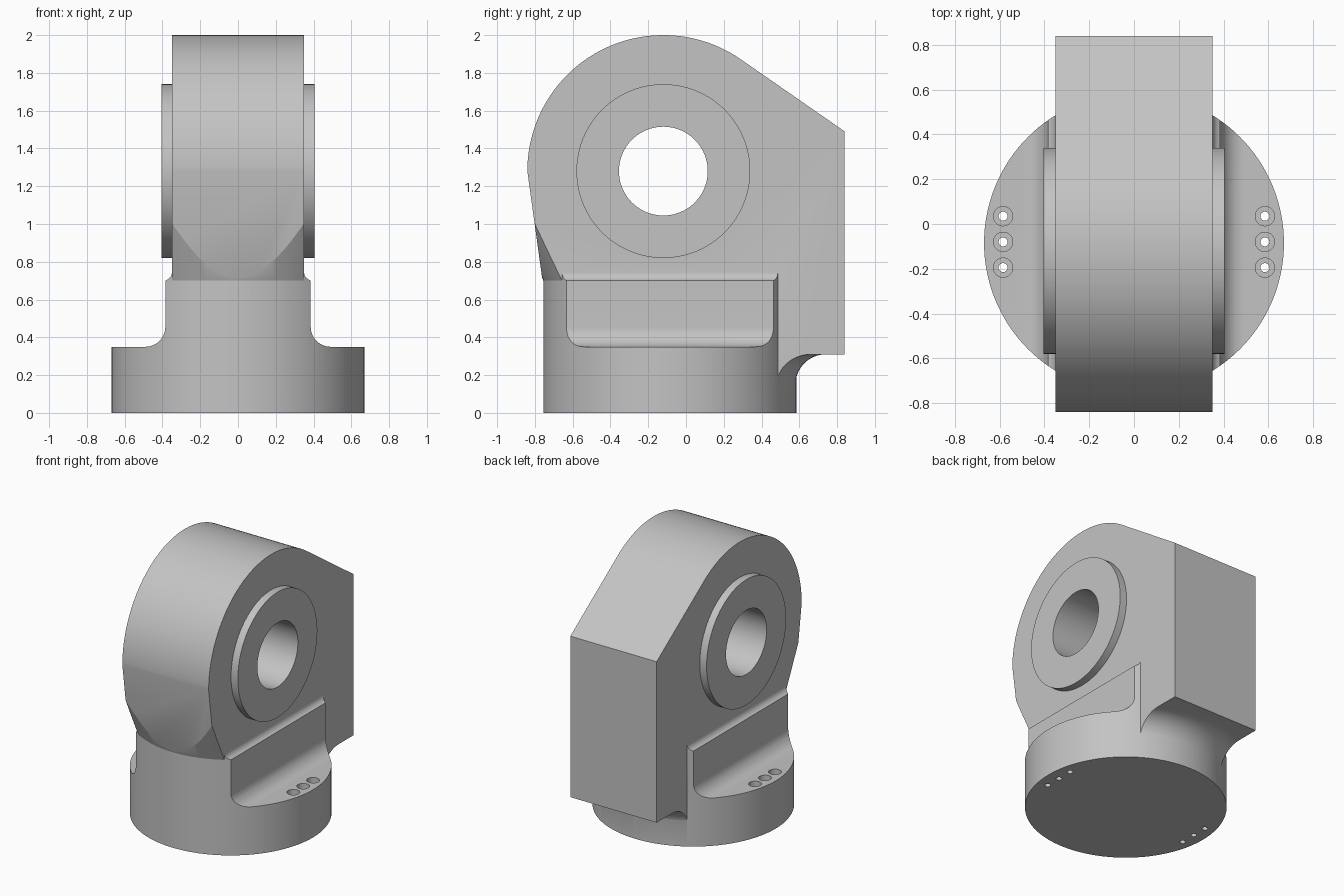
import bpy, bmesh, math
from mathutils import Matrix, Vector

cube = bpy.data.objects.get("Cube")
if cube:
    bpy.data.objects.remove(cube, do_unlink=True)

SEG = 128
AXIS_Y = -0.085           # vertical axis of the round base
BASE_R = 0.67
EYE_Y, EYE_Z, EYE_R = -0.12, 1.28, 0.72
BODY_X = 0.35

steel = bpy.data.materials.new("plain grey")
steel.use_nodes = True
steel.diffuse_color = (0.55, 0.55, 0.55, 1)
steel.node_tree.nodes["Principled BSDF"].inputs["Base Color"].default_value = (0.55, 0.55, 0.55, 1)


def finish(name, bm):
    bmesh.ops.recalc_face_normals(bm, faces=bm.faces)
    mesh = bpy.data.meshes.new(name)
    bm.to_mesh(mesh)
    bm.free()
    mesh.materials.append(steel)
    obj = bpy.data.objects.new(name, mesh)
    bpy.context.collection.objects.link(obj)
    return obj


def arc(cx, cy, r, a0, a1, n):
    """Points on an arc, angles in degrees."""
    angles = [math.radians(a0 + (a1 - a0) * i / n) for i in range(n + 1)]
    return [(cx + r * math.cos(a), cy + r * math.sin(a)) for a in angles]


def extrude(name, points, start, end):
    """Closed outline, given as 3D points, swept from start to end."""
    bm = bmesh.new()
    face = bm.faces.new([bm.verts.new(Vector(p) + Vector(start)) for p in points])
    new = bmesh.ops.extrude_face_region(bm, geom=[face])["geom"]
    verts = [v for v in new if isinstance(v, bmesh.types.BMVert)]
    bmesh.ops.translate(bm, verts=verts, vec=Vector(end) - Vector(start))
    return finish(name, bm)


def lathe(name, profile, matrix):
    """Solid of revolution from (radius, height) points."""
    bm = bmesh.new()
    rings = []
    for r, h in profile:
        ring = [(r * math.cos(math.tau * i / SEG), r * math.sin(math.tau * i / SEG), h)
                for i in range(SEG)]
        rings.append([bm.verts.new(matrix @ Vector(p)) for p in ring])
    for low, high in zip(rings, rings[1:]):
        for i in range(SEG):
            j = (i + 1) % SEG
            bm.faces.new((low[i], low[j], high[j], high[i]))
    bm.faces.new(rings[0])
    bm.faces.new(rings[-1])
    return finish(name, bm)


def box(name, low, high):
    (x0, y0, z0), (x1, y1, z1) = low, high
    return extrude(name, [(x0, y0, 0), (x1, y0, 0), (x1, y1, 0), (x0, y1, 0)],
                   (0, 0, z0), (0, 0, z1))


def combine(target, tool, operation):
    """Apply a boolean and discard the tool."""
    mod = target.modifiers.new("combine", "BOOLEAN")
    mod.operation, mod.object, mod.solver = operation, tool, "EXACT"
    bpy.context.view_layer.objects.active = target
    bpy.ops.object.modifier_apply(modifier=mod.name)
    bpy.data.objects.remove(tool, do_unlink=True)


upright = Matrix.Translation((0, AXIS_Y, 0))
crosswise = Matrix.Translation((0, EYE_Y, EYE_Z)) @ Matrix.Rotation(math.pi / 2, 4, "Y")

# Round base, shaped by a shouldered outline with coved corners
half = [(0.8, -0.1), (0.8, 0.35)] + arc(0.49, 0.455, 0.105, 270, 180, 12)
half += [(0.385, 0.70)] + arc(0.395, 0.745, 0.045, 255, 180, 6) + [(0.345, 0.77)]
outline = half + [(-x, z) for x, z in reversed(half)]
shoulders = extrude("shoulders", [(x, 0, z) for x, z in outline], (0, -1, 0), (0, 1, 0))
base = lathe("base", [(BASE_R, 0), (BASE_R, 0.76)], upright)
combine(base, shoulders, "INTERSECT")

# Upright body: round head, sloped back, leaning front
dy, dz = 0.84 - EYE_Y, 1.49 - EYE_Z
tangent = math.degrees(math.atan2(dz, dy) + math.acos(EYE_R / math.hypot(dy, dz)))
side = [(0.84, 0.15), (0.84, 1.49)] + arc(EYE_Y, EYE_Z, EYE_R, tangent, 180, 64)
side += [(-0.757, 0.68), (-0.3, 0.68), (-0.3, 0.15)]
body = extrude("body", [(0, y, z) for y, z in side], (-BODY_X, 0, 0), (BODY_X, 0, 0))

# Conical blend on the front, from the round base to the leaning face
front_relief = box("front_relief", (-1, -1.5, 0.6), (1, -0.3, 1.05))
cone = lathe("cone", [(BASE_R + 0.42 * (z - 0.7), z) for z in (0.5, 1.2)], upright)
combine(front_relief, cone, "DIFFERENCE")
combine(body, front_relief, "DIFFERENCE")

# Coved underside of the back overhang
under_relief = box("under_relief", (-1, -0.1, 0.05), (1, 1.5, 0.31))
flare = [(0.665, 0), (0.665, 0.14)] + arc(0.825, 0.15, 0.16, 180, 90, 16) + [(0.825, 0.4)]
combine(under_relief, lathe("flare", flare, upright), "DIFFERENCE")
combine(body, under_relief, "DIFFERENCE")

# Raised collars around the eye, and the bore through it
collar = lathe("collar", [(0.46, -0.405), (0.46, 0.405)], crosswise)
combine(body, collar, "UNION")
combine(base, body, "UNION")
combine(base, lathe("bore", [(0.235, -1), (0.235, 1)], crosswise), "DIFFERENCE")

# Counterbored screw holes in both ledges
hole = [(0.02, -0.1), (0.02, 0.31), (0.043, 0.31), (0.043, 0.4)]
for x in (-0.585, 0.585):
    for y in (-0.195, -0.08, 0.035):
        drill = lathe("drill", hole, Matrix.Translation((x, y, 0)))
        combine(base, drill, "DIFFERENCE")

# Smooth curved walls, crisp edges
base.name = "pivot_bracket"
bpy.ops.object.select_all(action="DESELECT")
base.select_set(True)
bpy.context.view_layer.objects.active = base
bpy.ops.object.shade_smooth_by_angle(angle=math.radians(20))
